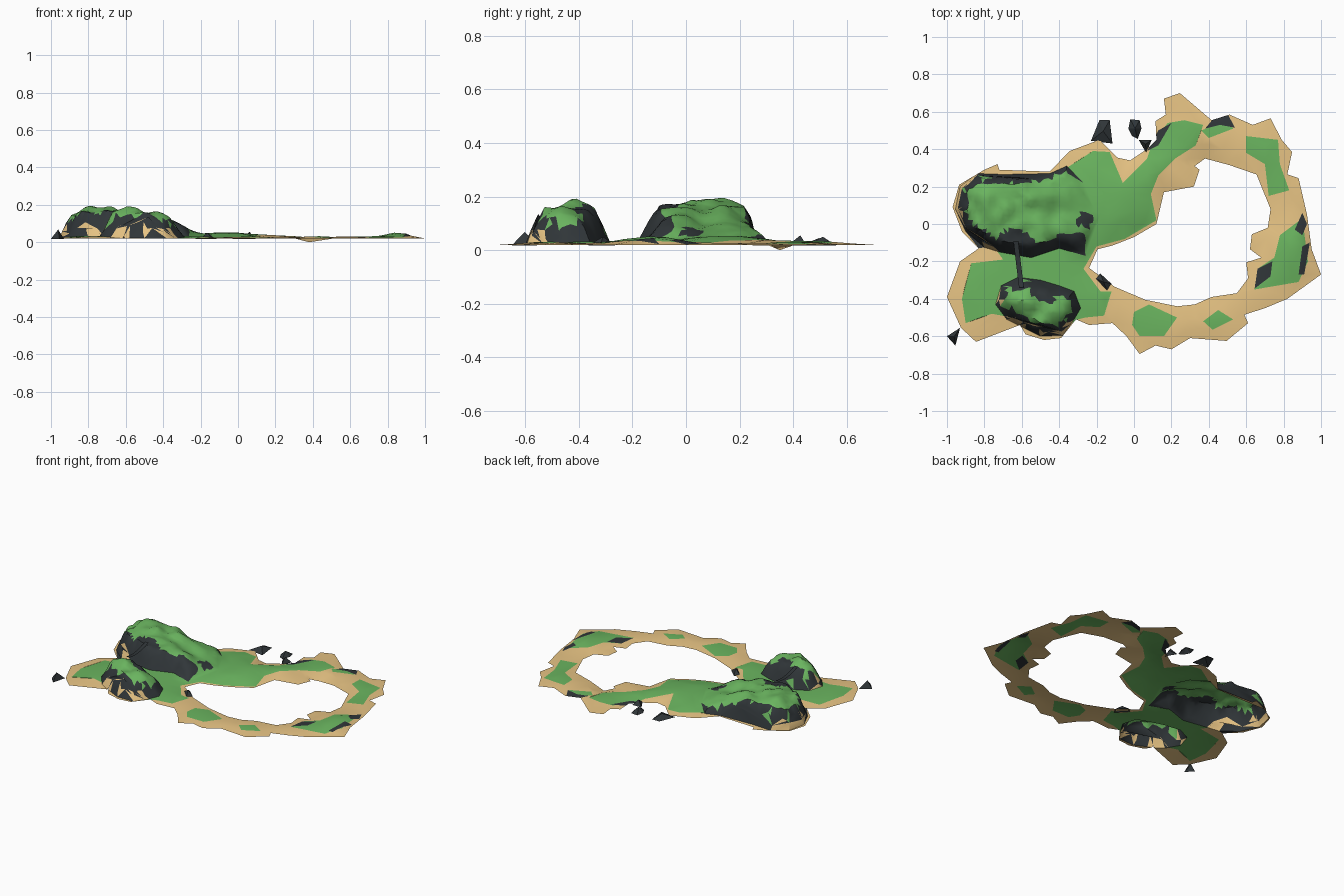
import bpy, bmesh, math, random
from mathutils import Vector, noise
from mathutils.geometry import delaunay_2d_cdt

if "Cube" in bpy.data.objects:
    bpy.data.objects.remove(bpy.data.objects["Cube"])

random.seed(4)

def material(name, col):
    m = bpy.data.materials.new(name)
    m.diffuse_color = (*col, 1)
    m.use_nodes = True
    m.node_tree.nodes["Principled BSDF"].inputs["Base Color"].default_value = m.diffuse_color
    return m

SAND = material("sand", (.80, .55, .23))
GRASS = material("grass", (.145, .46, .115))
ROCK = material("dark_rock", (.03, .037, .041))

# Plan outlines: coast, lagoon, hill feet
COAST = [(-1, -.39), (-.93, -.2), (-.83, -.13), (-.92, -.04), (-.97, .09), (-.935, .21), (-.8, .29),
         (-.73, .32), (-.72, .29), (-.45, .28), (-.345, .39), (-.185, .45), (-.09, .355), (-.02, .34),
         (.07, .4), (.12, .45), (.115, .55), (.17, .585), (.16, .67), (.245, .7), (.415, .555),
         (.51, .585), (.635, .53), (.73, .565), (.79, .45), (.845, .385), (.82, .265), (.88, .245),
         (.925, .05), (.95, -.135), (1, -.27), (.82, -.4), (.7, -.45), (.59, -.485), (.61, -.53),
         (.495, -.625), (.3, -.61), (.2, -.67), (.115, -.65), (.03, -.695), (-.04, -.6), (-.115, -.53),
         (-.24, -.54), (-.31, -.51), (-.39, -.61), (-.48, -.62), (-.58, -.59), (-.61, -.54),
         (-.845, -.63), (-.925, -.555)]
LAGOON = [(-.24, -.235), (-.195, -.135), (-.115, -.115), (0, -.07), (.12, 0), (.16, .17), (.32, .2),
          (.35, .29), (.325, .31), (.38, .35), (.51, .315), (.655, .265), (.73, .08), (.715, -.02),
          (.63, -.055), (.62, -.135), (.68, -.18), (.6, -.205), (.61, -.29), (.55, -.37), (.415, -.39),
          (.325, -.43), (.23, -.44), (.06, -.405), (-.105, -.335)]
HILL_A = [(-.955, .08), (-.93, .2), (-.84, .27), (-.7, .265), (-.45, .27), (-.36, .31), (-.27, .22),
          (-.18, .05), (-.26, -.17), (-.4, -.13), (-.55, -.18), (-.72, -.15), (-.8, -.125), (-.9, -.04)]
HILL_B = [(-.74, -.43), (-.71, -.33), (-.62, -.285), (-.5, -.3), (-.4, -.33), (-.32, -.36), (-.285, -.45),
          (-.32, -.51), (-.38, -.595), (-.5, -.6), (-.58, -.56), (-.68, -.51)]
# Grass patches
GREENS = [
    [(-.94, .08), (-.92, .19), (-.84, .26), (-.55, .24), (-.36, .3), (-.22, .39), (-.13, .385), (-.06, .22),
     (.07, .35), (.1, .44), (.18, .54), (.27, .555), (.37, .53), (.33, .42), (.22, .35), (.13, .26), (.09, .16),
     (.12, .02), (-.05, -.08), (-.2, -.12), (-.27, -.24), (-.18, -.36), (-.12, -.36), (-.16, -.49),
     (-.26, -.5), (-.3, -.51), (-.4, -.57), (-.65, -.5), (-.76, -.48), (-.9, -.53), (-.92, -.4),
     (-.87, -.21), (-.7, -.19), (-.75, -.12), (-.9, -.02)],
    [(-.01, -.54), (0, -.47), (.08, -.43), (.23, -.5), (.16, -.6), (.03, -.6)],
    [(.37, -.52), (.45, -.46), (.53, -.51), (.42, -.565)],
    [(.36, .5), (.5, .555), (.53, .51), (.4, .46)],
    [(.6, .47), (.77, .45), (.78, .32), (.83, .18), (.72, .15), (.7, .32), (.6, .38)],
    [(.645, -.35), (.66, -.24), (.75, -.18), (.78, -.06), (.9, .03), (.93, -.2), (.88, -.31)]]
# Bare rock patches on the land (first five) and on the hills
STONES = [
    [(.86, -.03), (.9, .06), (.925, 0), (.9, -.06)], [(.88, -.27), (.9, -.12), (.94, -.1), (.91, -.27)],
    [(.645, -.345), (.66, -.24), (.74, -.2), (.73, -.28)],
    [(.07, .39), (.13, .5), (.2, .54), (.13, .42)],
    [(.38, .51), (.43, .57), (.505, .58), (.54, .515), (.46, .53)],
    [(-.33, .0), (-.28, .07), (-.21, .04), (-.24, -.02)],
    [(-.43, -.11), (-.4, -.06), (-.26, -.04), (-.26, -.17)],
    [(-.86, -.11), (-.82, -.02), (-.74, -.08), (-.66, -.01), (-.55, -.06), (-.5, -.12), (-.6, -.19)],
    [(-.57, -.36), (-.5, -.34), (-.41, -.41), (-.45, -.43), (-.54, -.39)],
    [(-.4, -.35), (-.33, -.37), (-.3, -.43), (-.36, -.4)]]

def inside(p, poly):
    hit = False
    for (x1, y1), (x2, y2) in zip(poly, poly[1:] + poly[:1]):
        if (y1 > p[1]) != (y2 > p[1]) and p[0] < (x2 - x1) * (p[1] - y1) / (y2 - y1) + x1:
            hit = not hit
    return hit

def edge_dist(p, poly):
    p, best = Vector(p[:2]), 9
    for a, b in zip(poly, poly[1:] + poly[:1]):
        a, b = Vector(a), Vector(b)
        t = max(0, min(1, (p - a).dot(b - a) / (b - a).length_squared))
        best = min(best, (p - a.lerp(b, t)).length)
    return best

def ramp(v, pts):
    for (a, b), (c, d) in zip(pts, pts[1:]):
        if v <= c:
            return b + (d - b) * max(0, v - a) / (c - a)
    return pts[-1][1]

def bump(x, y, cx, cy, r):
    return math.exp(-((x - cx) ** 2 + (y - cy) ** 2) / r ** 2)

CLIFF = [(0, 0), (.02, .35), (.055, .84), (.14, 1)]

def height(x, y):
    d = min(edge_dist((x, y), COAST), edge_dist((x, y), LAGOON))
    z = .02
    if d > .003:
        k = min(1, d / .12)
        z += k * (.013 + .02 * bump(x, y, -.05, .15, .25)) + min(1, d / .05) * .022 * bump(x, y, .88, -.12, .12)
    z -= .02 * bump(x, y, .38, .35, .05)
    n = noise.noise(Vector((x * 11, y * 11, 3)))
    if inside((x, y), HILL_A):
        # grassy slope down to the east, with a rocky ridge along the south
        slope = ramp(x, [(-1, .145), (-.75, .15), (-.6, .13), (-.45, .085), (-.32, .04), (-.18, .01)])
        ridge = ramp(x, [(-1, .145), (-.8, .155), (-.6, .14), (-.38, .11), (-.3, .06), (-.2, .02)])
        k = ramp(y, [(-.05, 0), (.06, 1)])
        steep = 1 + .5 * ramp(y, [(.1, 0), (.2, 1)])
        top = ridge * (1 - k) + slope * k
        z += top * ramp(edge_dist((x, y), HILL_A) * steep, CLIFF) * (1 + .25 * n)
    if inside((x, y), HILL_B):
        top = ramp(x, [(-.75, .13), (-.55, .15), (-.45, .13), (-.3, .11)])
        z += top * ramp(edge_dist((x, y), HILL_B), CLIFF) * (1 + .25 * n)
    return z

# Island sheet: outlines as constraints plus jittered interior points
pts, edges = [], []
loops = [COAST, LAGOON, HILL_A, HILL_B] + GREENS[1:] + STONES[:5]
for poly in loops + [GREENS[0]]:
    s = len(pts)
    pts += [Vector(p) for p in poly]
    edges += [(s + i, s + (i + 1) % len(poly)) for i in range(len(poly))]

def scatter(step, rule):
    n = int(1 / step) + 1
    for i in range(-n, n + 1):
        for j in range(-n, n + 1):
            p = ((i + random.uniform(-.3, .3)) * step, (j + random.uniform(-.3, .3)) * step)
            if rule(p) and inside(p, COAST) and not inside(p, LAGOON):
                if min(edge_dist(p, q) for q in loops) > step * .35:
                    pts.append(Vector(p))

on_hill = lambda p: inside(p, HILL_A) or inside(p, HILL_B)
scatter(.024, on_hill)
scatter(.07, lambda p: not on_hill(p))
vs, _, fs, *_ = delaunay_2d_cdt(pts, edges, [], 0, 1e-5)

bm = bmesh.new()
bv = [bm.verts.new((v.x, v.y, height(v.x, v.y))) for v in vs]
for f in fs:
    c = sum((vs[i] for i in f), Vector((0, 0))) / len(f)
    if inside(c, COAST) and not inside(c, LAGOON):
        face = bm.faces.new([bv[i] for i in f])
        face.normal_update()
        if face.normal.z < 0:
            face.normal_flip()
        # colour by slope on the hills, by patch elsewhere
        m = face.calc_center_median()
        streak = noise.noise(Vector((c.x * 13, c.y * 13, 7)))
        if on_hill(c) and face.normal.z < .68:
            tooth = abs(math.sin(c.x * 38 + c.y * 30))      # sand wedges at the foot
            if m.z < .028 + .055 * tooth ** 2 and (c.x < -.7 or c.y < -.5):
                face.material_index = 0
            elif streak > .22 and m.z > .06 and not any(inside(c, q) for q in STONES):
                face.material_index = 1                      # grass gullies
            else:
                face.material_index = 2
        elif any(inside(c, q) for q in STONES):
            face.material_index = 2
        elif any(inside(c, q) for q in GREENS):
            face.material_index = 1
bmesh.ops.delete(bm, geom=[v for v in bm.verts if not v.link_faces], context='VERTS')
low = min(v.co.z for v in bm.verts)
for v in bm.verts:
    if bump(v.co.x, v.co.y, .38, .35, .05) > .9:
        v.co.z -= low

def finish(bm, name, mats, smooth=False):
    me = bpy.data.meshes.new(name)
    bm.to_mesh(me)
    bm.free()
    for m in mats:
        me.materials.append(m)
    ob = bpy.data.objects.new(name, me)
    bpy.context.collection.objects.link(ob)
    if smooth:
        bpy.context.view_layer.objects.active = ob
        ob.select_set(True)
        bpy.ops.object.shade_smooth_by_angle(angle=math.radians(40))
        ob.select_set(False)

finish(bm, "island", [SAND, GRASS, ROCK], True)

# Loose sea rocks: low cones on a rough footprint
def rock(name, base, top):
    bm = bmesh.new()
    ring = [bm.verts.new((x, y, .018)) for x, y in base]
    cx, cy = (sum(p[i] for p in base) / len(base) for i in (0, 1))
    tip = bm.verts.new((cx, cy, top))
    for a, b in zip(ring, ring[1:] + ring[:1]):
        bm.faces.new((a, b, tip))
    bmesh.ops.recalc_face_normals(bm, faces=bm.faces)
    finish(bm, name, [ROCK])

rock("north_rock", [(-.23, .445), (-.185, .555), (-.13, .555), (-.115, .43)], .045)
rock("north_rock_small", [(-.03, .51), (-.02, .56), (.03, .555), (.04, .51), (.02, .455), (-.01, .47)], .05)
rock("north_rock_shore", [(.025, .45), (.095, .45), (.065, .38)], .055)
rock("west_rock", [(-1, -.6), (-.93, -.555), (-.955, -.65)], .068)
rock("lagoon_rock", [(-.21, -.29), (-.18, -.265), (-.12, -.32), (-.14, -.365)], .05)

# Sagging rope bridge between the hills
bm = bmesh.new()
N, rows = 12, []
for i in range(N + 1):
    t = i / N
    x, y = -.632 + .03 * t, -.09 - .25 * t
    z = .152 + .016 * (2 * t - 1) ** 2
    rows.append([bm.verts.new((x + s * .013, y, z + .001)) for s in (-1, 1)])
for a, b in zip(rows, rows[1:]):
    bm.faces.new((a[0], b[0], b[1], a[1]))
bmesh.ops.solidify(bm, geom=bm.faces[:], thickness=.003)
finish(bm, "bridge", [ROCK])
